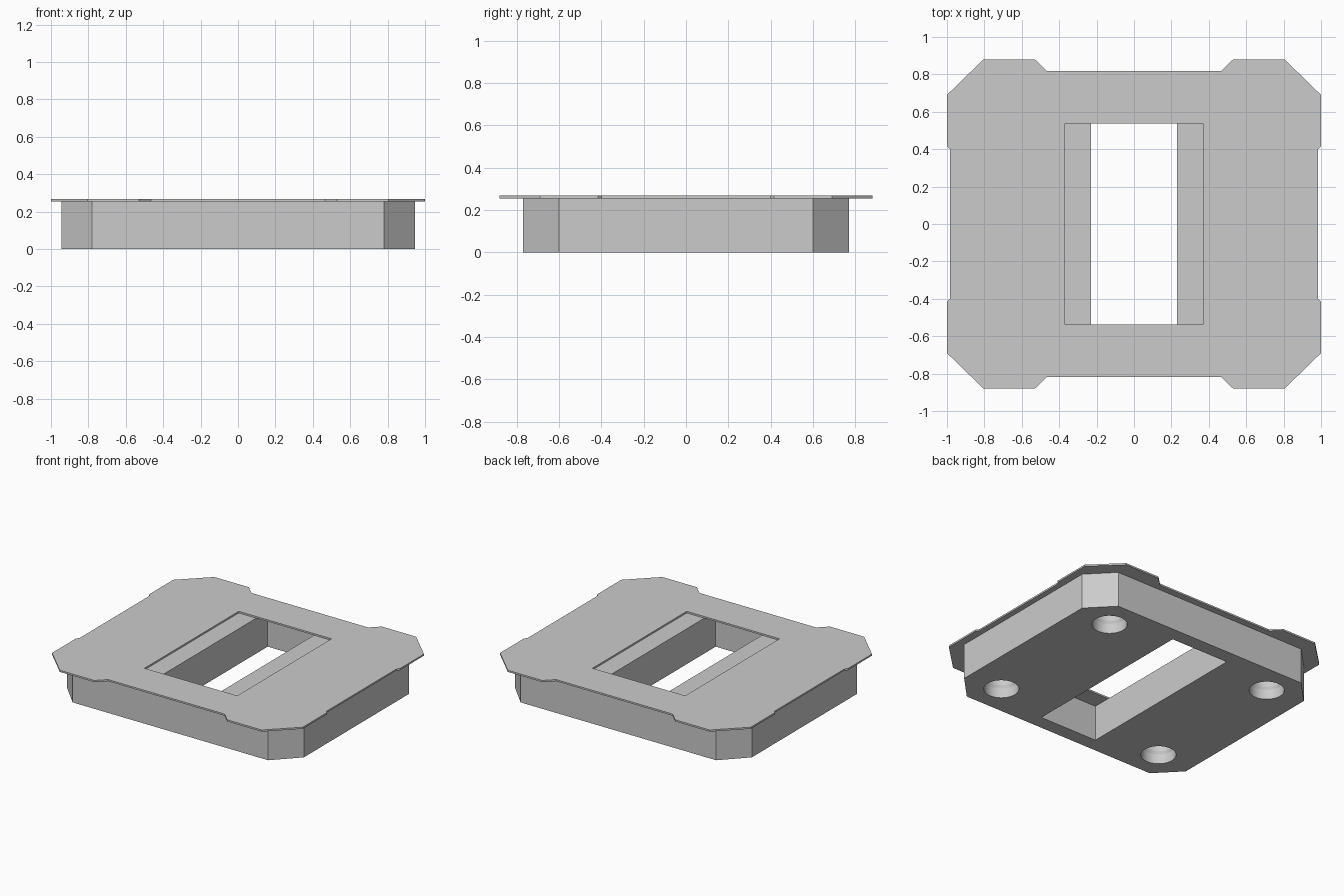
import bpy, bmesh, math

cube = bpy.data.objects.get("Cube")
if cube:
    bpy.data.objects.remove(cube, do_unlink=True)

grey = bpy.data.materials.new("light_grey")
grey.use_nodes = True
COLOUR = (0.6, 0.6, 0.6, 1)
grey.diffuse_color = COLOUR
grey.node_tree.nodes["Principled BSDF"].inputs["Base Color"].default_value = COLOUR


def make_object(name, bm):
    bmesh.ops.recalc_face_normals(bm, faces=bm.faces)
    mesh = bpy.data.meshes.new(name)
    bm.to_mesh(mesh)
    bm.free()
    mesh.materials.append(grey)
    obj = bpy.data.objects.new(name, mesh)
    bpy.context.collection.objects.link(obj)
    return obj


def mirrored(quarter):
    """Turn a quarter outline, running from +x to +y, into a closed loop."""
    half = quarter + [(-x, y) for x, y in reversed(quarter)]
    return half + [(-x, -y) for x, y in half]


def prism(name, outline, z0, z1):
    bm = bmesh.new()
    base = bm.faces.new([bm.verts.new((x, y, z0)) for x, y in outline])
    top = bmesh.ops.extrude_face_region(bm, geom=[base])["geom"]
    verts = [v for v in top if isinstance(v, bmesh.types.BMVert)]
    bmesh.ops.translate(bm, verts=verts, vec=(0, 0, z1 - z0))
    if base.is_valid and len(bm.faces) == len(outline) + 1:
        bm.faces.new(list(base.verts))
    return make_object(name, bm)


def lathe(name, profile, x, y):
    """Closed solid of revolution around a vertical axis at x, y."""
    bm = bmesh.new()
    verts = [bm.verts.new((x + r, y, z)) for r, z in profile]
    edges = [bm.edges.new(pair) for pair in zip(verts, verts[1:])]
    bmesh.ops.spin(bm, geom=verts + edges, cent=(x, y, 0), axis=(0, 0, 1),
                   angle=math.tau, steps=48)
    bmesh.ops.remove_doubles(bm, verts=bm.verts, dist=0.0005)
    return make_object(name, bm)


def cut(target, cutter):
    cutter.hide_render = True
    mod = target.modifiers.new("cut", "BOOLEAN")
    mod.operation = "DIFFERENCE"
    mod.solver = "EXACT"
    mod.object = cutter
    bpy.ops.object.select_all(action="DESELECT")
    bpy.context.view_layer.objects.active = target
    target.select_set(True)
    bpy.ops.object.modifier_apply(modifier=mod.name)
    bpy.data.objects.remove(cutter, do_unlink=True)


# Deep body with chamfered corners
BODY_TOP, TOP = 0.255, 0.267
body = prism("base_block", mirrored([(0.945, 0.6), (0.78, 0.77)]), 0, BODY_TOP)

# Central slot, running on beneath the plate at both ends
cut(body, prism("slot_cutter", mirrored([(0.23, 0.667)]), -0.1, 0.4))

# Four blind round sockets in the underside
socket = [(0, -0.05), (0.115, -0.05), (0.115, 0.07), (0.106, 0.09), (0.106, 0.21), (0, 0.21)]
for sx in (-1, 1):
    for sy in (-1, 1):
        cut(body, lathe("socket_cutter", socket, sx * 0.67, sy * 0.55))

# Thin cover plate with shallow notches along each side
plate = prism("cover_plate", mirrored([
    (0.985, 0.4), (1, 0.415), (1, 0.69), (0.805, 0.88), (0.53, 0.88), (0.465, 0.817)]),
    BODY_TOP, TOP)
cut(plate, prism("window_cutter", mirrored([(0.37, 0.537)]), 0.1, 0.4))

# Smooth socket walls, crisp edges elsewhere
bpy.ops.object.select_all(action="DESELECT")
for obj in (body, plate):
    obj.select_set(True)
bpy.context.view_layer.objects.active = body
bpy.ops.object.shade_smooth_by_angle(angle=math.radians(20))
